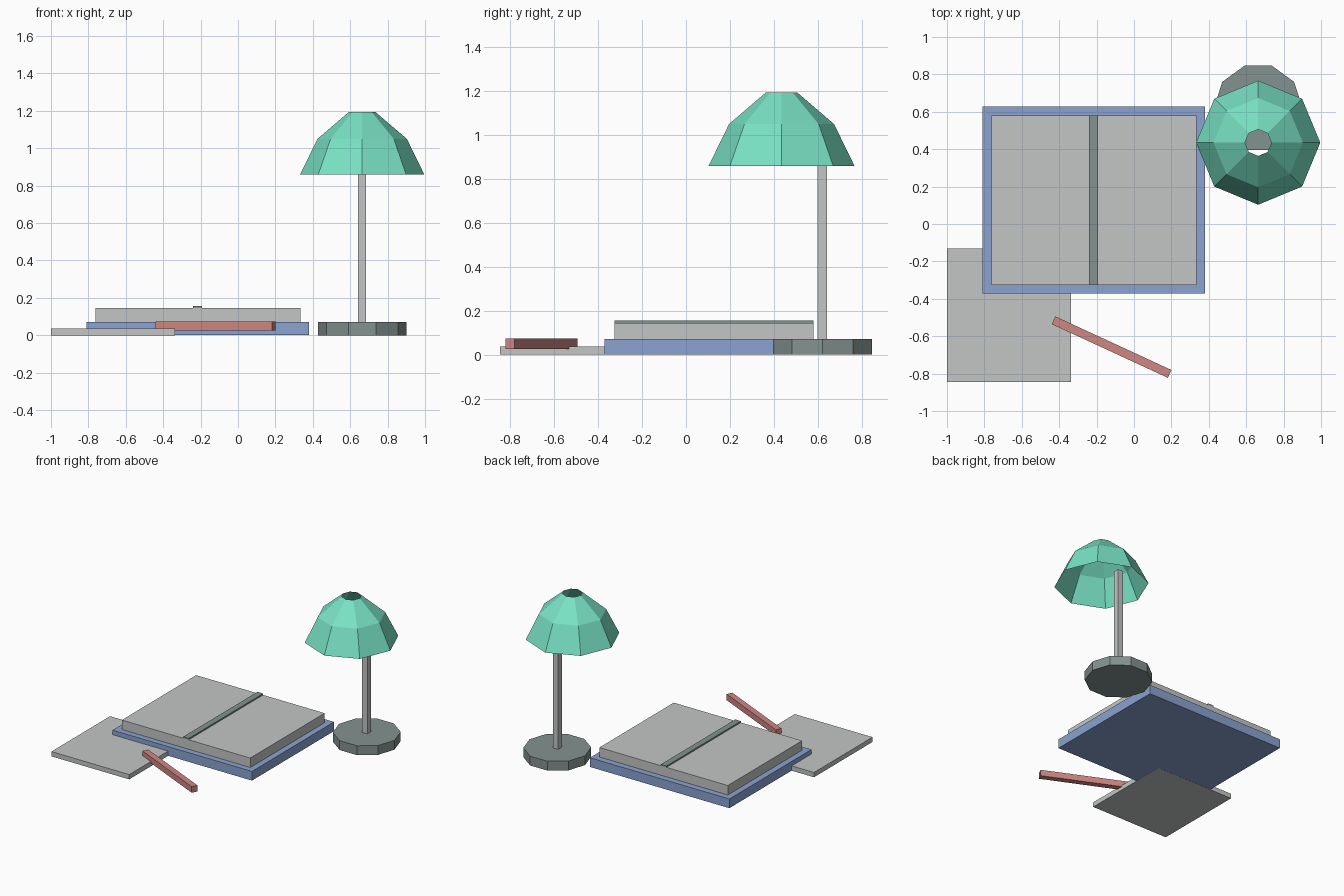
import bpy, bmesh, math

if "Cube" in bpy.data.objects:
    bpy.data.objects.remove(bpy.data.objects["Cube"])


def srgb(r, g, b):
    return tuple((c / 255 / 12.92) if c < 10 else ((c / 255 + 0.055) / 1.055) ** 2.4 for c in (r, g, b)) + (1.0,)


def material(name, rgb):
    m = bpy.data.materials.new(name)
    m.diffuse_color = srgb(*rgb)
    m.use_nodes = True
    m.node_tree.nodes["Principled BSDF"].inputs["Base Color"].default_value = m.diffuse_color
    return m


light_grey = material("light_grey", (194, 198, 197))
blue = material("soft_blue", (138, 163, 208))
teal = material("teal", (120, 225, 195))
red = material("dusty_red", (206, 135, 130))
grey = material("slate_grey", (132, 146, 143))


def finish(name, bm, mat):
    mesh = bpy.data.meshes.new(name)
    bm.to_mesh(mesh)
    bm.free()
    mesh.materials.append(mat)
    ob = bpy.data.objects.new(name, mesh)
    bpy.context.collection.objects.link(ob)
    return ob


def box(name, x, y, z, mat, turn=0.0):
    """Box from (min, max) ranges, turned about its own centre."""
    bm = bmesh.new()
    bmesh.ops.create_cube(bm, size=1)
    bmesh.ops.scale(bm, vec=[r[1] - r[0] for r in (x, y, z)], verts=bm.verts)
    ob = finish(name, bm, mat)
    ob.location = [(r[0] + r[1]) / 2 for r in (x, y, z)]
    ob.rotation_euler.z = turn
    return ob


def lathe(name, cx, cy, profile, sides, mat, capped):
    """Rings of (radius, height) joined by flat quads."""
    bm = bmesh.new()
    rings = []
    for r, z in profile:
        rings.append([bm.verts.new((r * math.cos(a), r * math.sin(a), z))
                      for a in (math.tau * i / sides for i in range(sides))])
    for low, high in zip(rings, rings[1:]):
        for i in range(sides):
            j = (i + 1) % sides
            bm.faces.new((low[i], low[j], high[j], high[i]))
    if capped:
        bm.faces.new(rings[0][::-1])
        bm.faces.new(rings[-1])
    ob = finish(name, bm, mat)
    ob.location = (cx, cy, 0)
    return ob


# Open book: cover, page block and centre fold
box("book_cover", (-0.81, 0.38), (-0.372, 0.628), (0.001, 0.072), blue)
box("book_pages", (-0.763, 0.333), (-0.326, 0.58), (0.072, 0.145), light_grey)
box("book_fold", (-0.24, -0.192), (-0.326, 0.58), (0.145, 0.156), grey)

# Loose notepad and pencil
box("notepad", (-1.0, -0.336), (-0.846, -0.132), (0, 0.037), light_grey)
box("pencil", (-0.462, 0.222), (-0.681, -0.635), (0.026, 0.073), red, math.radians(-24.8))

# Desk lamp: ten-sided base, square post, open eight-sided shade
lathe("lamp_base", 0.664, 0.621, [(0.237, 0), (0.237, 0.072)], 10, grey, True)
box("lamp_post", (0.641, 0.685), (0.598, 0.643), (0.072, 0.89), light_grey)
lathe("lamp_shade", 0.664, 0.435, [(0.332, 0.86), (0.239, 1.05), (0.071, 1.194)], 8, teal, False)
